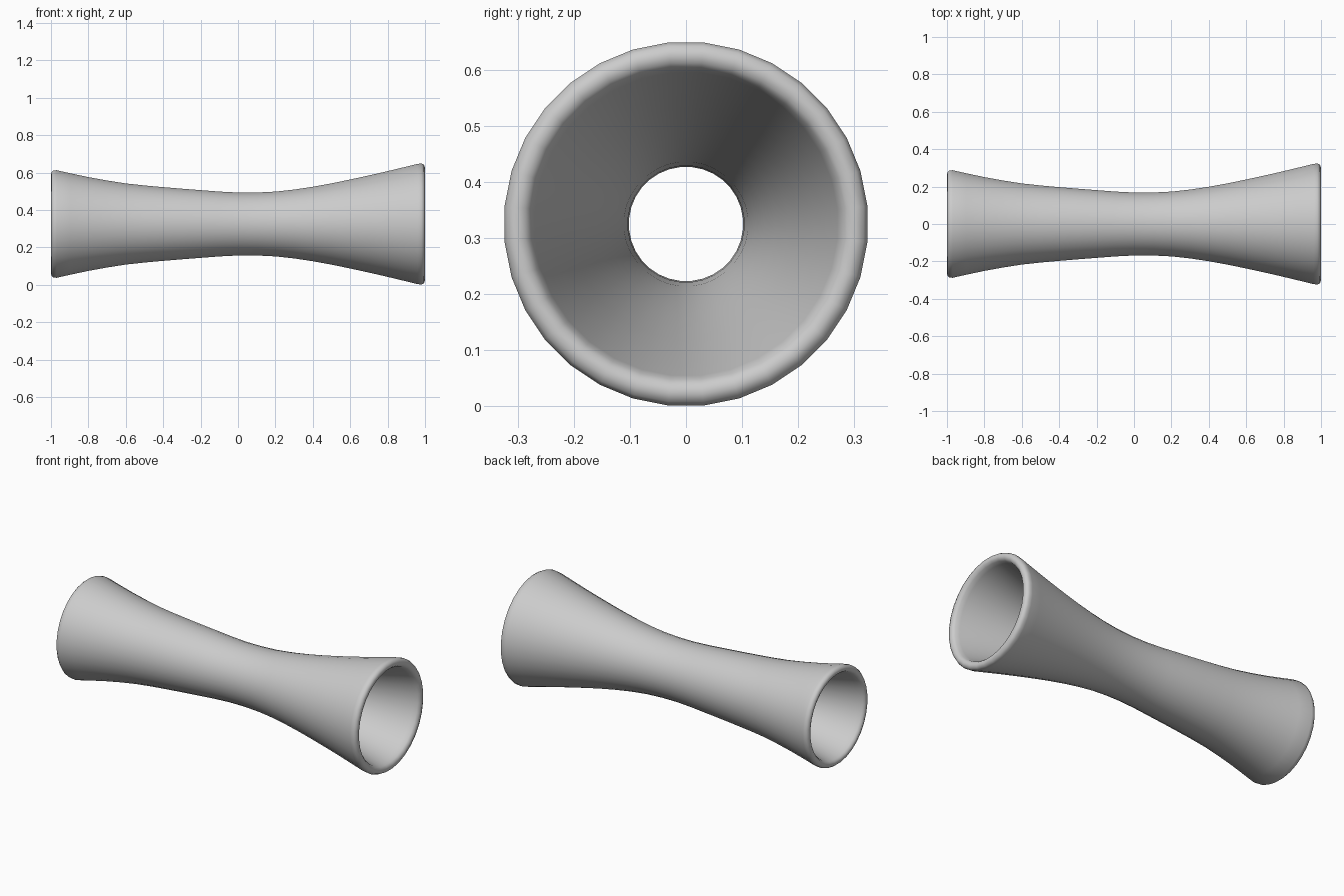
import bpy, bmesh, math
from mathutils import Matrix

cube = bpy.data.objects.get("Cube")
if cube:
    bpy.data.objects.remove(cube, do_unlink=True)

SIDES = 32
AXIS_Z = 0.325

# Closed wall profile (x along the axis, radius)
outer = [(-0.97, 0.289), (-0.8, 0.252), (-0.6, 0.218), (-0.4, 0.198), (-0.2, 0.182),
         (0, 0.169), (0.2, 0.174), (0.4, 0.2), (0.6, 0.239), (0.8, 0.284), (0.96, 0.323)]
large_rim = [(0.98, 0.325), (0.994, 0.318), (1, 0.303), (0.996, 0.288), (0.985, 0.278)]
inner = [(0.96, 0.271), (0.8, 0.229), (0.6, 0.182), (0.4, 0.14), (0.2, 0.111),
         (0, 0.102), (-0.2, 0.114), (-0.4, 0.133), (-0.6, 0.161), (-0.8, 0.202), (-0.96, 0.242)]
small_rim = [(-0.985, 0.249), (-0.996, 0.256), (-1, 0.267), (-0.996, 0.28), (-0.986, 0.288)]


def refine(points):
    """Insert a smooth midpoint in each span of a run of points."""
    result = [points[0]]
    for i in range(len(points) - 1):
        p = [points[max(0, min(len(points) - 1, i + k))] for k in (-1, 0, 1, 2)]
        result.append(tuple((9 * (p[1][a] + p[2][a]) - p[0][a] - p[3][a]) / 16 for a in (0, 1)))
        result.append(points[i + 1])
    return result


profile = refine(outer) + large_rim + refine(inner) + small_rim

# Revolve the wall around the long axis
bm = bmesh.new()
rings = []
for i in range(SIDES):
    angle = 2 * math.pi * (i + 0.5) / SIDES
    rings.append([bm.verts.new((x, r * math.cos(angle), r * math.sin(angle))) for x, r in profile])
for i in range(SIDES):
    a, b = rings[i], rings[(i + 1) % SIDES]
    for j in range(len(profile)):
        k = (j + 1) % len(profile)
        bm.faces.new((a[j], a[k], b[k], b[j]))
bmesh.ops.recalc_face_normals(bm, faces=bm.faces)
bmesh.ops.transform(bm, matrix=Matrix.Translation((0, 0, AXIS_Z)), verts=bm.verts)
mesh = bpy.data.meshes.new("flared_tube")
bm.to_mesh(mesh)
bm.free()
tube = bpy.data.objects.new("flared_tube", mesh)
bpy.context.collection.objects.link(tube)

# Plain grey finish
grey = bpy.data.materials.new("light_grey")
grey.use_nodes = True
color = (0.6, 0.6, 0.6, 1)
grey.diffuse_color = color
grey.node_tree.nodes["Principled BSDF"].inputs["Base Color"].default_value = color
mesh.materials.append(grey)

bpy.ops.object.select_all(action="DESELECT")
tube.select_set(True)
bpy.context.view_layer.objects.active = tube
bpy.ops.object.shade_smooth_by_angle(angle=math.radians(60))
